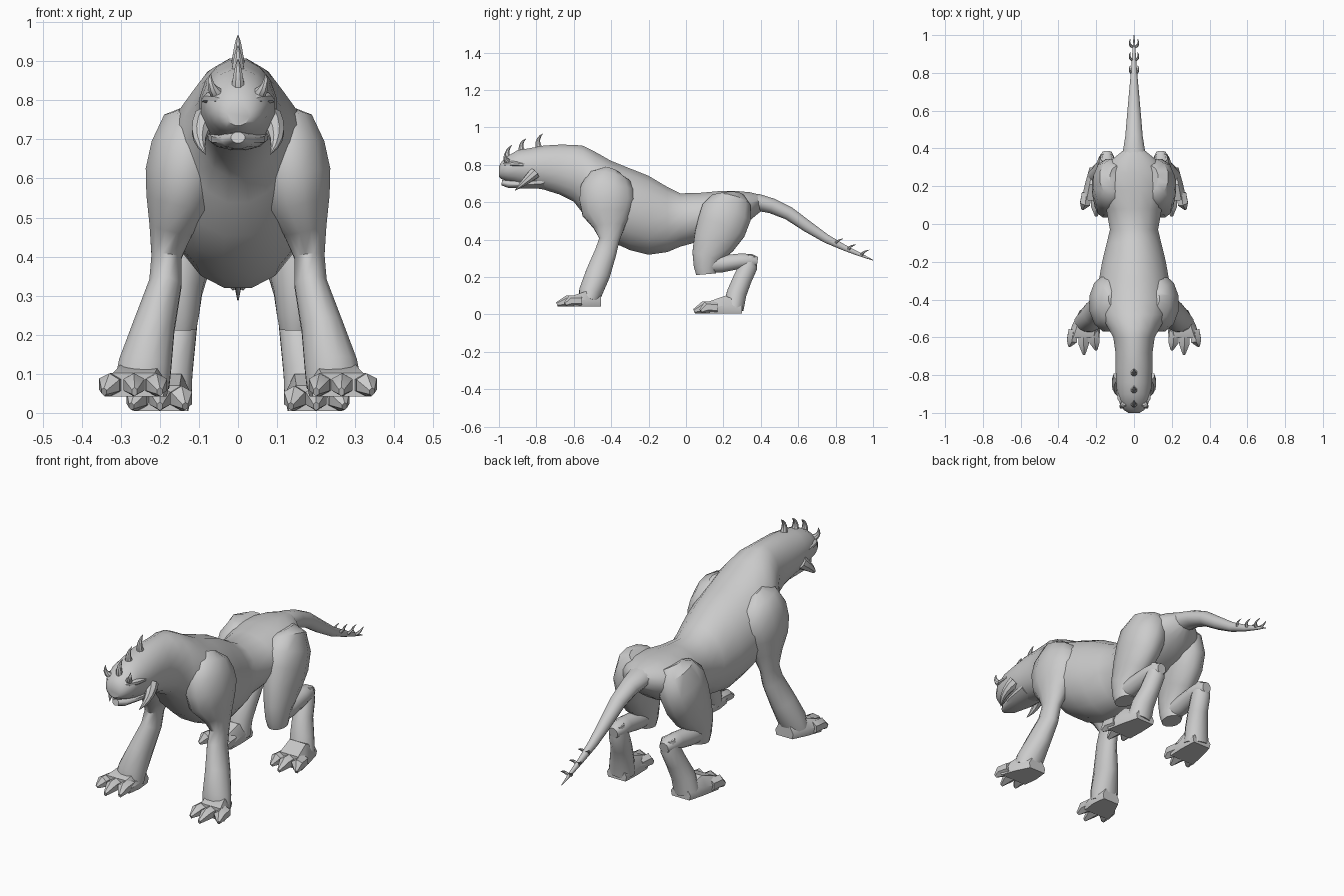
import bpy
import bmesh
import math
from mathutils import Vector

default_cube = bpy.data.objects.get("Cube")
if default_cube:
    bpy.data.objects.remove(default_cube, do_unlink=True)

SHARP_ANGLE = math.radians(42)

hide = bpy.data.materials.new("grey_hide")
hide.use_nodes = True
hide_colour = (0.6, 0.6, 0.6, 1)
hide.diffuse_color = hide_colour
hide.node_tree.nodes["Principled BSDF"].inputs["Base Color"].default_value = hide_colour


def skin(name, loops):
    """Bridge a series of point loops into one closed, smooth-shaded part."""
    bm = bmesh.new()
    rings = [[bm.verts.new(point) for point in loop] for loop in loops]
    sides = len(rings[0])
    for lower, upper in zip(rings, rings[1:]):
        for i in range(sides):
            j = (i + 1) % sides
            bm.faces.new((lower[i], lower[j], upper[j], upper[i]))
    bm.faces.new(rings[0])
    bm.faces.new(rings[-1])
    bmesh.ops.recalc_face_normals(bm, faces=bm.faces)
    for face in bm.faces:
        face.smooth = True
    for edge in bm.edges:
        edge.smooth = edge.calc_face_angle(0) < SHARP_ANGLE
    mesh = bpy.data.meshes.new(name)
    bm.to_mesh(mesh)
    bm.free()
    mesh.materials.append(hide)
    part = bpy.data.objects.new(name, mesh)
    bpy.context.collection.objects.link(part)


def circle(sides):
    for i in range(sides):
        angle = math.tau * (i + 0.5) / sides
        yield math.cos(angle), math.sin(angle)


def limb(name, stations, sides=12):
    """Tube along a path; each station is x, y, z, half width, half depth."""
    centres = [Vector(station[:3]) for station in stations]
    last = len(centres) - 1
    loops = []
    for i, station in enumerate(stations):
        along = (centres[min(i + 1, last)] - centres[max(i - 1, 0)]).normalized()
        across = Vector((1, 0, 0))
        across = (across - along * across.dot(along)).normalized()
        depth = along.cross(across)
        loops.append([centres[i] + across * c * station[3] + depth * s * station[4]
                      for c, s in circle(sides)])
    skin(name, loops)


def pair(name, stations, sides=12):
    """Make the left part and its mirrored right twin."""
    for label, sign in (("left", 1), ("right", -1)):
        limb(f"{label}_{name}", [(sign * s[0], *s[1:]) for s in stations], sides)


def spike_path(base, middle, tip, radius):
    """Curved horn stations through three points."""
    a, b, c = Vector(base), Vector(middle), Vector(tip)
    path = []
    for step in range(6):
        t = step / 5
        point = a * (1 - t) ** 2 + b * 2 * t * (1 - t) + c * t * t
        thick = radius * (1 - t) ** 0.8 + 0.001
        path.append((*point, thick, thick))
    return path


def foot(name, sole, palm, tips):
    """Flat-soled foot: stations are x, y, half width, top; toes taper to a point."""
    loops = []
    for x, y, width, top in palm:
        loops.append([(x + side * width * spread, y, sole + (top - sole) * rise)
                      for side, spread, rise in
                      ((-1, .9, 0), (-1, 1, .45), (-1, .65, 1),
                       (1, .65, 1), (1, 1, .45), (1, .9, 0))])
    for label, sign in (("left", 1), ("right", -1)):
        skin(f"{label}_{name}", [[(sign * px, py, pz) for px, py, pz in loop] for loop in loops])
    x, y, width, top = palm[-1]
    tall = (top - sole) / 2
    for number, (tip_x, tip_y) in enumerate(tips):
        root_x = x + (number - 1) * width * 0.64
        pair(f"{name}_toe_{number + 1}", [
            (root_x, y + 0.04, sole + tall, 0.03, tall),
            (root_x * 0.6 + tip_x * 0.4, y * 0.6 + tip_y * 0.4, sole + tall, 0.031, tall),
            (tip_x, tip_y, sole + 0.012, 0.008, 0.012)], 6)


# Head, neck and trunk: y, top, bottom, half width
trunk = [
    (-1, .79, .735, .03), (-.985, .82, .722, .055), (-.95, .85, .71, .077),
    (-.9, .88, .695, .088), (-.84, .89, .68, .096), (-.76, .905, .665, .1),
    (-.68, .91, .64, .1), (-.6, .91, .6, .112), (-.55, .905, .535, .14),
    (-.48, .87, .45, .18), (-.4, .825, .385, .198), (-.3, .785, .34, .19),
    (-.2, .745, .315, .172), (-.1, .685, .33, .147), (-.03, .65, .36, .13),
    (.08, .653, .39, .15), (.18, .662, .42, .183), (.27, .662, .45, .17),
    (.34, .655, .5, .12), (.4, .64, .55, .045)]
skin("head_and_trunk", [
    [(c * width, y, (top + bottom) / 2 + s * (top - bottom) / 2) for c, s in circle(16)]
    for y, top, bottom, width in trunk])

# Jaw and brows
limb("lower_jaw", [
    (0, -.985, .705, .018, .015), (0, -.95, .698, .042, .022),
    (0, -.86, .7, .07, .028), (0, -.76, .71, .08, .04)])
pair("brow", [
    (.02, -.975, .8, .012, .008), (.045, -.96, .805, .02, .014),
    (.072, -.92, .805, .018, .016), (.085, -.86, .8, .008, .01)], 8)

# Tail
limb("tail", [
    (0, .3, .595, .08, .055), (0, .39, .598, .06, .047), (0, .46, .58, .048, .042),
    (0, .55, .54, .04, .037), (0, .65, .47, .031, .032), (0, .75, .405, .022, .024),
    (0, .85, .355, .013, .016), (0, .93, .32, .008, .01), (0, 1, .29, .002, .002)])

# Front legs
pair("front_leg", [
    (.1, -.4, .765, .04, .05), (.115, -.41, .735, .08, .115),
    (.128, -.42, .675, .098, .148), (.138, -.42, .61, .103, .155),
    (.15, -.42, .54, .09, .138), (.172, -.41, .47, .058, .088),
    (.183, -.41, .4, .04, .056), (.186, -.43, .33, .043, .06),
    (.215, -.47, .22, .055, .068), (.238, -.51, .12, .07, .065),
    (.245, -.52, .075, .072, .055)])
foot("front_foot", .042, [
    (.235, -.455, .05, .1), (.25, -.53, .075, .125), (.267, -.6, .083, .102)],
    [(.2, -.665), (.265, -.69), (.343, -.645)])

# Hind legs
pair("thigh", [
    (.085, .24, .635, .05, .07), (.1, .24, .605, .09, .11),
    (.125, .215, .54, .096, .14), (.135, .19, .47, .09, .138),
    (.143, .15, .39, .075, .118), (.15, .11, .31, .06, .082),
    (.15, .105, .25, .052, .065), (.15, .108, .215, .045, .055)])
pair("shin", [
    (.15, .09, .265, .045, .047), (.15, .19, .27, .045, .047),
    (.147, .29, .285, .044, .042), (.143, .35, .285, .042, .04),
    (.143, .382, .28, .025, .027)])
pair("hock", [
    (.143, .35, .315, .035, .025), (.145, .335, .26, .045, .05),
    (.155, .3, .185, .048, .052), (.172, .27, .11, .058, .055),
    (.182, .255, .03, .065, .055)])
foot("hind_foot", .005, [
    (.18, .3, .055, .06), (.19, .21, .07, .1), (.2, .125, .078, .07)],
    [(.135, .075), (.2, .043), (.273, .08)])

# Crest horns down the middle of the skull
for number, (y, z, height) in enumerate([(-.95, .83, .075), (-.875, .87, .07), (-.785, .89, .077)]):
    limb(f"crest_horn_{number + 1}", spike_path(
        (0, y, z), (0, y - 0.02, z + height * 0.6), (0, y + 0.02, z + height), 0.018), 8)

# Brow horns and cheek tusks
pair("brow_horn", spike_path((.05, -.95, .815), (.075, -.975, .83), (.07, -.965, .868), .017), 8)
pair("cheek_tusk", spike_path((.08, -.81, .755), (.115, -.86, .71), (.083, -.915, .662), .032), 8)

# Tail thorns
for number, (y, z) in enumerate([(.8, .38), (.87, .35), (.94, .32)]):
    pair(f"tail_thorn_{number + 1}", spike_path(
        (.008, y, z), (.03, y + 0.005, z + 0.015), (.02, y + 0.04, z + 0.025), .008), 6)
